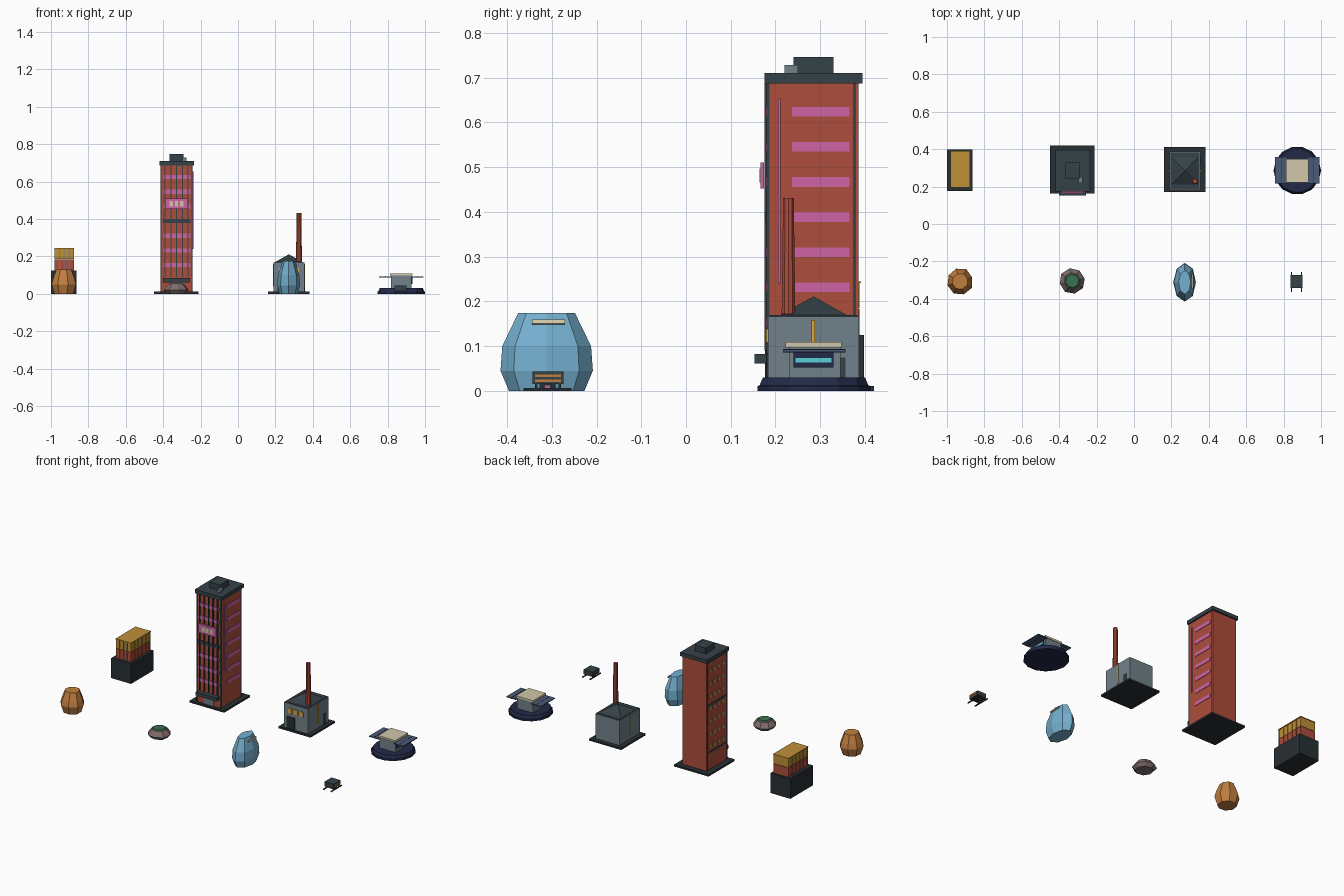
import bpy, bmesh, math, random
from mathutils import Vector

random.seed(4)


def mat(name, r, g, b):
    m = bpy.data.materials.new(name)
    m.diffuse_color = [(c / 255) ** 2.2 for c in (r, g, b)] + [1]
    return m


BRICK = mat("brick", 172, 78, 62)
DARK = mat("dark_slate", 56, 68, 74)
BLACK = mat("charcoal", 44, 50, 54)
GREY = mat("concrete", 112, 128, 136)
PINK = mat("pink", 205, 100, 165)
CREAM = mat("cream", 208, 198, 168)
YELLOW = mat("yellow", 222, 166, 60)
OCHRE = mat("ochre", 190, 142, 58)
NAVY = mat("navy", 40, 46, 74)
PANEL = mat("panel_blue", 76, 92, 120)
CYAN = mat("cyan", 90, 205, 215)
AMBER = mat("amber", 192, 126, 66)
STONE = mat("stone", 128, 108, 108)
MOSS = mat("moss", 62, 112, 80)
ICE = mat("ice_blue", 116, 174, 206)
OLIVE = mat("dim_window", 165, 150, 95)


def finish(name, bm, material):
    bmesh.ops.recalc_face_normals(bm, faces=bm.faces)
    me = bpy.data.meshes.new(name)
    bm.to_mesh(me)
    bm.free()
    me.materials.append(material)
    ob = bpy.data.objects.new(name, me)
    bpy.context.collection.objects.link(ob)
    return ob


def box(name, x, y, z, material):
    """Box from (min, max) ranges."""
    bm = bmesh.new()
    bmesh.ops.create_cube(bm, size=1)
    for v in bm.verts:
        v.co = Vector([(a + b) / 2 + c * (b - a) for (a, b), c in zip((x, y, z), v.co)])
    return finish(name, bm, material)


def loft(name, cx, cy, rings, n, material, turn=0.0, jitter=0.0):
    """Stack of elliptical rings (z, rx, ry), capped at both ends."""
    bm = bmesh.new()
    wob = [1 - jitter * random.random() for _ in range(n)]
    loops = []
    for z, rx, ry in rings:
        loops.append([bm.verts.new((cx + rx * w * math.cos(turn + math.tau * i / n),
                                    cy + ry * w * math.sin(turn + math.tau * i / n), z))
                      for i, w in enumerate(wob)])
    for a, b in zip(loops, loops[1:]):
        for i in range(n):
            j = (i + 1) % n
            bm.faces.new((a[i], a[j], b[j], b[i]))
    bm.faces.new(loops[0])
    bm.faces.new(loops[-1])
    return finish(name, bm, material)


# Stacked container block
box("container_plinth", (-1.0, -0.863), (0.177, 0.398), (0, 0.125), BLACK)
for label, z0, z1, m in (("lower", 0.125, 0.183, BRICK), ("upper", 0.185, 0.243, OCHRE)):
    box(label + "_container", (-0.977, -0.881), (0.197, 0.388), (z0, z1), m)
    for s, x in (("left", -0.978), ("right", -0.880)):
        for i in range(6):
            y = 0.2 + i * 0.037
            box(f"{label}_{s}_rib_{i}", (x - .003, x + .003), (y - .003, y + .003), (z0, z1), m)
    for i in range(3):
        x = -0.955 + i * 0.026
        box(f"{label}_door_bar_{i}", (x - .002, x + .002), (0.193, 0.198), (z0 + .005, z1 - .005), GREY)
box("container_lid", (-0.982, -0.876), (0.194, 0.391), (0.241, 0.245), OCHRE)

# Brick tower: body, base and roof
box("tower_base", (-0.45, -0.21), (0.163, 0.42), (0, 0.011), BLACK)
box("tower_body", (-0.412, -0.245), (0.182, 0.386), (0.002, 0.688), BRICK)
box("tower_roof", (-0.421, -0.236), (0.175, 0.395), (0.687, 0.71), DARK)
box("roof_hut", (-0.366, -0.292), (0.24, 0.33), (0.71, 0.746), DARK)
box("roof_vent", (-0.298, -0.275), (0.22, 0.25), (0.71, 0.728), GREY)

# Tower windows on front, right and left
for i in range(7):
    z = 0.153 + i * 0.0785
    box(f"right_window_{i}", (-0.246, -0.242), (0.237, 0.365), (z - .011, z + .011), PINK)
    belt = i in (3,)
    box(f"front_band_{i}", (-0.402, -0.255), (0.178, 0.184), (z - .011, z + .011), DARK if belt else PINK)
    for k in range(4):
        y = 0.225 + k * 0.042
        box(f"left_window_{i}_{k}", (-0.415, -0.411), (y - .012, y + .012), (z - .011, z + .011), OLIVE)
for z in (0.095, 0.39, 0.66):
    box("left_belt", (-0.415, -0.411), (0.2, 0.375), (z + .018, z + .028), DARK)
for i in range(5):
    x = -0.39 + i * 0.0308
    box(f"front_pilaster_{i}", (x - .003, x + .003), (0.175, 0.184), (0.09, 0.688), DARK)
for x in (-0.411, -0.246):
    for y in (0.183, 0.376):
        box("corner_strip", (x - .003, x + .003), (y - .003, y + .004), (0.011, 0.688), DARK)
box("side_light_strip", (-0.246, -0.239), (0.206, 0.211), (0.24, 0.653), PINK)

# Tower sign and entrance
box("sign_board", (-0.39, -0.267), (0.166, 0.174), (0.452, 0.51), PINK)
for x in (-0.357, -0.329, -0.301):
    box("sign_tile", (x - .009, x + .009), (0.164, 0.167), (0.466, 0.497), CREAM)
box("entrance_canopy", (-0.4, -0.257), (0.153, 0.185), (0.061, 0.083), DARK)
box("entrance_door", (-0.362, -0.294), (0.178, 0.184), (0.011, 0.058), GREY)

# Factory with pitched roof and chimney
box("factory_base", (0.16, 0.382), (0.17, 0.412), (0, 0.011), BLACK)
box("factory_body", (0.19, 0.355), (0.183, 0.387), (0.002, 0.166), GREY)
box("factory_roof_edge", (0.194, 0.351), (0.188, 0.382), (0.165, 0.17), DARK)
bm = bmesh.new()
apex = bm.verts.new((0.272, 0.285, 0.211))
feet = [bm.verts.new(p) for p in ((.196, .208, .168), (.348, .208, .168), (.348, .362, .168), (.196, .362, .168))]
bm.faces.new(feet)
for i in range(4):
    bm.faces.new((feet[i], feet[(i + 1) % 4], apex))
finish("factory_roof", bm, DARK)
loft("chimney", 0.326, 0.229, [(0.168, .016, .016), (0.431, .0125, .0125)], 10, BRICK)
for i in range(3):
    x = 0.232 + i * 0.04
    box(f"factory_window_{i}", (x - .013, x + .013), (0.179, 0.184), (0.108, 0.138), YELLOW)
box("factory_gate", (0.21, 0.265), (0.179, 0.184), (0.011, 0.085), BLACK)
for x in (0.189, 0.356):
    box("factory_light_strip", (x - .003, x + .003), (0.281, 0.288), (0.04, 0.158), YELLOW)
box("factory_side_door", (0.354, 0.358), (0.33, 0.357), (0.011, 0.075), DARK)

# Landing pad station
loft("pad_disc", 0.873, 0.286, [(0, .127, .129), (.011, .127, .129), (.012, .123, .125), (.03, .115, .117)], 14, NAVY)
box("station_body", (0.817, 0.928), (0.23, 0.345), (0.03, 0.098), GREY)
box("station_roof", (0.813, 0.932), (0.222, 0.348), (0.097, 0.109), CREAM)
for s in (-1, 1):
    c = 0.8725
    xs = sorted((c + s * 0.052, c + s * 0.118))
    box("solar_panel", xs, (0.217, 0.357), (0.087, 0.093), PANEL)
    ms = sorted((c + s * 0.084, c + s * 0.086))
    box("solar_seam", ms, (0.217, 0.357), (0.086, 0.094), NAVY)
box("station_window_frame", (0.927, 0.932), (0.24, 0.33), (0.052, 0.086), NAVY)
box("station_window", (0.931, 0.934), (0.245, 0.325), (0.063, 0.074), CYAN)

# Amber boulder, mossy stone and blue crystal
loft("amber_boulder", -0.93, -0.307, [(0, .056, .056), (.05, .072, .074), (.078, .064, .066), (.13, .044, .044)],
     8, AMBER, 0.3, 0.06)
loft("stone_boulder", -0.33, -0.305, [(0, .054, .054), (.02, .072, .072), (.05, .047, .047)], 8, STONE, 0.2, 0.06)
loft("moss_cap", -0.33, -0.305, [(.049, .043, .043), (.056, .035, .035)], 8, MOSS, 0.2)
loft("blue_crystal", 0.271, -0.312, [(0, .05, .085), (.045, .062, .104), (.1, .058, .1), (.174, .033, .064)],
     8, ICE, math.pi / 2, 0.03)
glint = box("crystal_glint", (-.003, .003), (-.037, .037), (-.005, .005), CREAM)
glint.location = (0.313, -0.307, 0.154)
glint.rotation_euler = (0, -0.32, 0)

# Small service rover
box("rover_body", (0.838, 0.9), (-0.343, -0.274), (0.015, 0.043), DARK)
box("rover_belly", (0.85, 0.888), (-0.327, -0.292), (0.003, 0.016), BLACK)
box("rover_lamp", (0.887, 0.891), (-0.315, -0.304), (0.004, 0.012), PINK)
for x in (0.843, 0.895):
    box("rover_skid", (x - .003, x + .003), (-0.363, -0.256), (0, 0.006), BLACK)
    for y in (-0.335, -0.282):
        box("rover_leg", (x - .003, x + .003), (y - .003, y + .003), (0.004, 0.017), BLACK)
for z in (0.023, 0.034):
    box("rover_stripe", (0.899, 0.902), (-0.338, -0.279), (z - .003, z + .003), AMBER)
